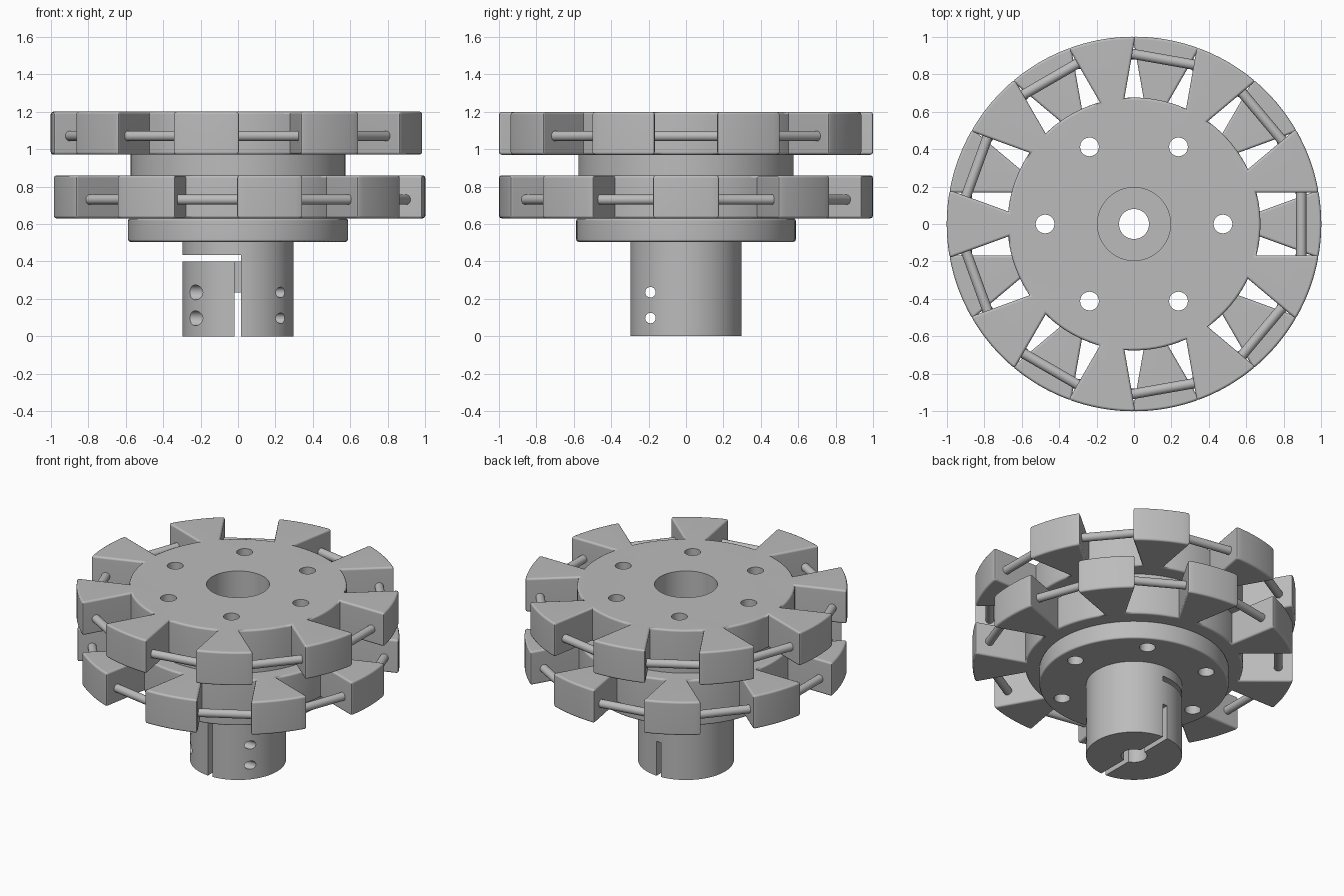
import bpy, bmesh
from math import radians, degrees, asin, sin, cos, pi
from mathutils import Matrix, Vector

if "Cube" in bpy.data.objects:
    bpy.data.objects.remove(bpy.data.objects["Cube"])

grey = bpy.data.materials.new("machined_grey")
grey.use_nodes = True
grey.diffuse_color = (0.5, 0.5, 0.5, 1)
grey.node_tree.nodes["Principled BSDF"].inputs["Base Color"].default_value = (0.5, 0.5, 0.5, 1)


def make(name, bm):
    bmesh.ops.recalc_face_normals(bm, faces=bm.faces)
    mesh = bpy.data.meshes.new(name)
    bm.to_mesh(mesh)
    bm.free()
    mesh.materials.append(grey)
    ob = bpy.data.objects.new(name, mesh)
    bpy.context.collection.objects.link(ob)
    return ob


def activate(ob):
    bpy.ops.object.select_all(action='DESELECT')
    ob.select_set(True)
    bpy.context.view_layer.objects.active = ob


def round_edges(bm, width):
    # soften every convex sharp edge
    edges = [e for e in bm.edges if e.calc_face_angle_signed(0) > 0.6]
    bmesh.ops.bevel(bm, geom=edges, offset=width, segments=2, profile=0.5, affect='EDGES')


def cylinder(name, radius, low, high, x=0, y=0, segments=96, bevel=0):
    bm = bmesh.new()
    bmesh.ops.create_cone(bm, cap_ends=True, segments=segments, radius1=radius, radius2=radius,
                          depth=high - low,
                          matrix=Matrix.Translation((x, y, (low + high) / 2)))
    if bevel:
        round_edges(bm, bevel)
    return make(name, bm)


def rod(name, radius, start, end, segments=24):
    start, end = Vector(start), Vector(end)
    turn = (end - start).to_track_quat('Z', 'Y').to_matrix().to_4x4()
    bm = bmesh.new()
    bmesh.ops.create_cone(bm, cap_ends=True, segments=segments, radius1=radius, radius2=radius,
                          depth=(end - start).length,
                          matrix=Matrix.Translation((start + end) / 2) @ turn)
    return make(name, bm)


def box(name, low, high):
    low, high = Vector(low), Vector(high)
    bm = bmesh.new()
    bmesh.ops.create_cube(bm, size=1, matrix=Matrix.Translation((low + high) / 2)
                          @ Matrix.Diagonal((*(high - low), 1)))
    return make(name, bm)


def finish(ob, cutters=()):
    # cut the holes, then shade smooth with sharp edges kept
    activate(ob)
    for cutter in cutters:
        mod = ob.modifiers.new("cut", 'BOOLEAN')
        mod.operation = 'DIFFERENCE'
        mod.solver = 'EXACT'
        mod.object = cutter
        bpy.ops.object.modifier_apply(modifier=mod.name)
    bpy.ops.object.shade_smooth_by_angle(angle=radians(50))
    mod = ob.modifiers.new("even_shading", 'WEIGHTED_NORMAL')
    mod.keep_sharp = True


TEETH, HUB, SLOT = 9, 0.675, 0.167
STEP = 360 / TEETH


def toothed_wheel(name, low, high, first_gap):
    # disc with parallel-sided slots between wedge blocks
    outer, inner = degrees(asin(SLOT)), degrees(asin(SLOT / HUB))
    bm = bmesh.new()
    ring = []

    def arc(radius, start, end, count):
        for i in range(count):
            a = radians(start + (end - start) * i / (count - 1))
            ring.append(bm.verts.new((radius * cos(a), radius * sin(a), low)))

    for i in range(TEETH):
        gap = first_gap + i * STEP
        arc(HUB, gap - inner, gap + inner, 9)
        arc(1, gap + outer, gap + STEP - outer, 9)
    base = bm.faces.new(ring)
    top = bmesh.ops.extrude_face_region(bm, geom=[base], use_keep_orig=True)
    bmesh.ops.translate(bm, vec=(0, 0, high - low),
                        verts=[v for v in top["geom"] if isinstance(v, bmesh.types.BMVert)])
    bmesh.ops.recalc_face_normals(bm, faces=bm.faces)
    round_edges(bm, 0.014)
    return make(name, bm)


def axles(name, height, first_gap):
    # one roller pin across every slot
    for i in range(TEETH):
        a = radians(first_gap + i * STEP)
        mid = Vector((0.893 * cos(a), 0.893 * sin(a), height))
        half = Vector((-sin(a), cos(a), 0)) * 0.2
        finish(rod(f"{name}_{i + 1}", 0.027, mid - half, mid + half))


# Cutters for the bores and bolt circle
bore = cylinder("bore_cutter", 0.08, -0.1, 1.4, segments=48)
counterbore = cylinder("counterbore_cutter", 0.195, 0.5, 1.4)
bolts = [cylinder("bolt_cutter", 0.05, 0.4, 1.4, 0.475 * cos(i * pi / 3),
                  0.475 * sin(i * pi / 3), segments=32) for i in range(6)]

# Cutters for the clamp slits and its screw holes
clamp = [
    box("front_slit_cutter", (-0.02, -0.4, -0.1), (0.015, 0.01, 0.42)),
    box("back_slit_cutter", (-0.02, 0, -0.1), (0.015, 0.4, 0.235)),
    box("cross_slit_cutter", (-0.4, -0.4, 0.4), (0.015, 0.4, 0.435)),
]
for z in (0.097, 0.235):
    clamp.append(rod("screw_cutter", 0.028, (-0.4, -0.19, z), (0.4, -0.19, z)))
    clamp.append(rod("screw_head_cutter", 0.04, (-0.4, -0.19, z), (-0.13, -0.19, z)))

# Stacked body
wide = [counterbore] + bolts
finish(cylinder("clamp_tube", 0.297, 0, 0.515), [bore, counterbore] + clamp)
finish(cylinder("flange", 0.587, 0.505, 0.63, bevel=0.012), [bore] + wide)
finish(toothed_wheel("lower_wheel", 0.63, 0.86, 20), wide)
finish(cylinder("neck", 0.575, 0.855, 0.975), wide)
finish(toothed_wheel("upper_wheel", 0.97, 1.2, 0), wide)

# Roller pins
axles("lower_axle", 0.73, 20)
axles("upper_axle", 1.07, 0)

for cutter in [bore, counterbore] + bolts + clamp:
    bpy.data.objects.remove(cutter)
